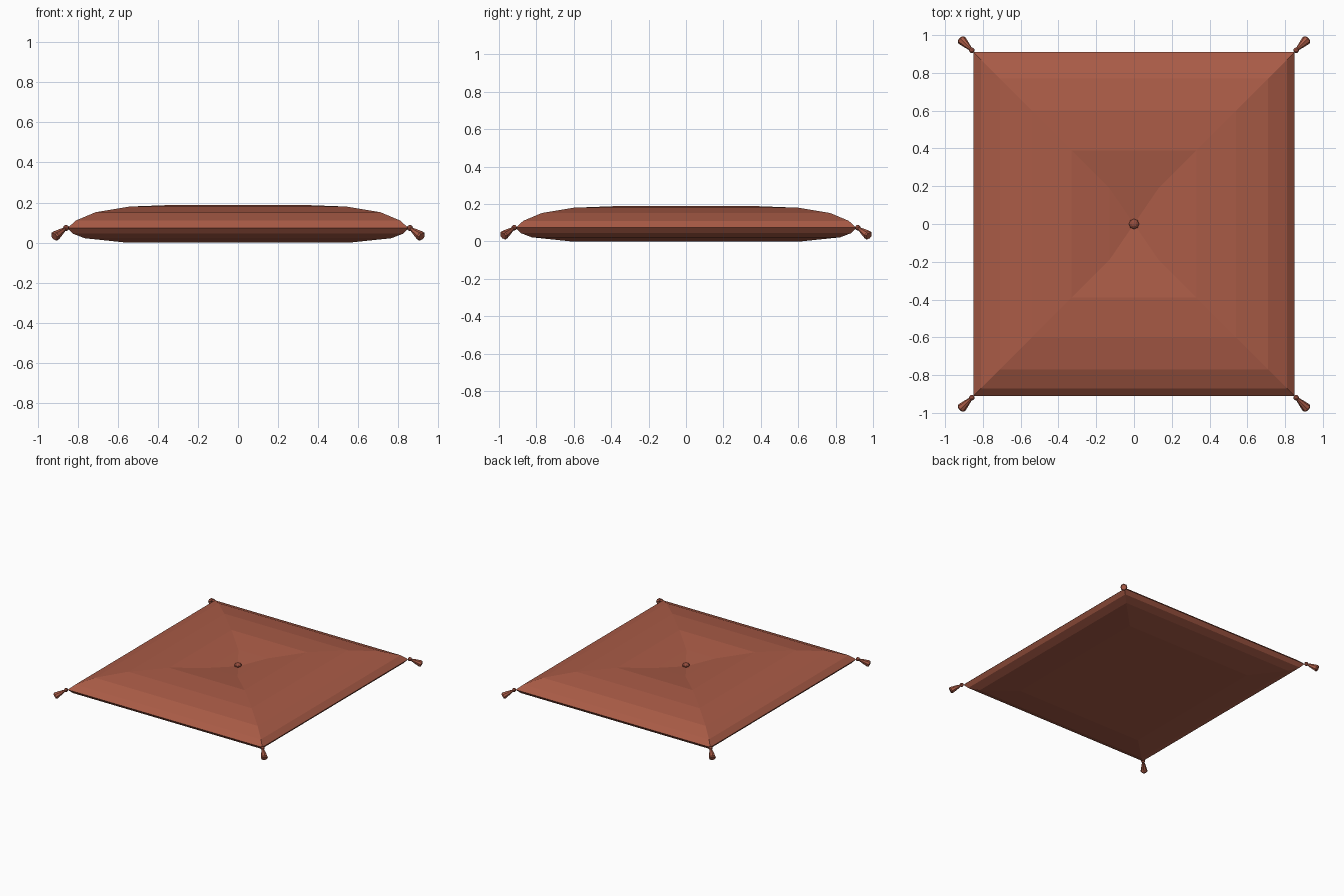
import bpy, bmesh, math
from mathutils import Vector

if "Cube" in bpy.data.objects:
    bpy.data.objects.remove(bpy.data.objects["Cube"])


def material(name, rgb):
    m = bpy.data.materials.new(name)
    m.diffuse_color = (*rgb, 1)
    m.use_nodes = True
    m.node_tree.nodes["Principled BSDF"].inputs["Base Color"].default_value = m.diffuse_color
    return m


fabric = material("terracotta fabric", (0.40, 0.105, 0.062))
trim = material("dark terracotta trim", (0.30, 0.075, 0.047))


def finish(bm, name, mat):
    bmesh.ops.recalc_face_normals(bm, faces=bm.faces)
    me = bpy.data.meshes.new(name)
    bm.to_mesh(me)
    bm.free()
    ob = bpy.data.objects.new(name, me)
    bpy.context.collection.objects.link(ob)
    me.materials.append(mat)
    return ob


def loft(bm, rings, top=None):
    # bridge successive vertex rings; close the start flat, the end flat or to a point
    n = len(rings[0])
    for a, b in zip(rings, rings[1:]):
        for i in range(n):
            j = (i + 1) % n
            bm.faces.new((a[i], a[j], b[j], b[i]))
    bm.faces.new(rings[0][::-1])
    last = rings[-1]
    if top is None:
        bm.faces.new(last)
    else:
        for i in range(n):
            bm.faces.new((last[i], last[(i + 1) % n], top))


# Cushion: rectangular rings from flat base, round the seam, to the dimpled middle
profile = [(0.555, 0.0), (0.765, 0.022), (0.825, 0.045), (0.85, 0.073),
           (0.81, 0.11), (0.71, 0.152), (0.54, 0.18), (0.33, 0.188), (0.13, 0.163)]
bm = bmesh.new()
rings = []
for x, z in profile:
    y = x + 0.06
    rings.append([bm.verts.new((sx * x, sy * y, z))
                  for sx, sy in ((-1, -1), (1, -1), (1, 1), (-1, 1))])
loft(bm, rings, bm.verts.new((0, 0, 0.138)))
finish(bm, "cushion", fabric)

# Button in the dimple
bm = bmesh.new()
bmesh.ops.create_uvsphere(bm, u_segments=8, v_segments=6, radius=0.027)
for v in bm.verts:
    v.co.z = v.co.z * 0.7 + 0.146
finish(bm, "button", trim)

# Corner tassels: knot bead and flared skirt, drooping outward
for sx in (-1, 1):
    for sy in (-1, 1):
        base = Vector((sx * 0.858, sy * 0.919, 0.073))
        d = Vector((sx * 0.057, sy * 0.057, -0.042)).normalized()
        rot = d.to_track_quat('Z', 'Y')

        bm = bmesh.new()
        bmesh.ops.create_uvsphere(bm, u_segments=8, v_segments=6, radius=0.015)
        for v in bm.verts:
            v.co += base
        finish(bm, "tassel_knot", trim)

        bm = bmesh.new()
        rings = []
        for t, r in ((0.008, 0.008), (0.045, 0.017), (0.086, 0.0255), (0.094, 0.02)):
            rings.append([bm.verts.new(base + rot @ Vector((
                r * math.cos(k * math.pi / 4), r * math.sin(k * math.pi / 4), t)))
                for k in range(8)])
        loft(bm, rings)
        finish(bm, "tassel_skirt", fabric)
